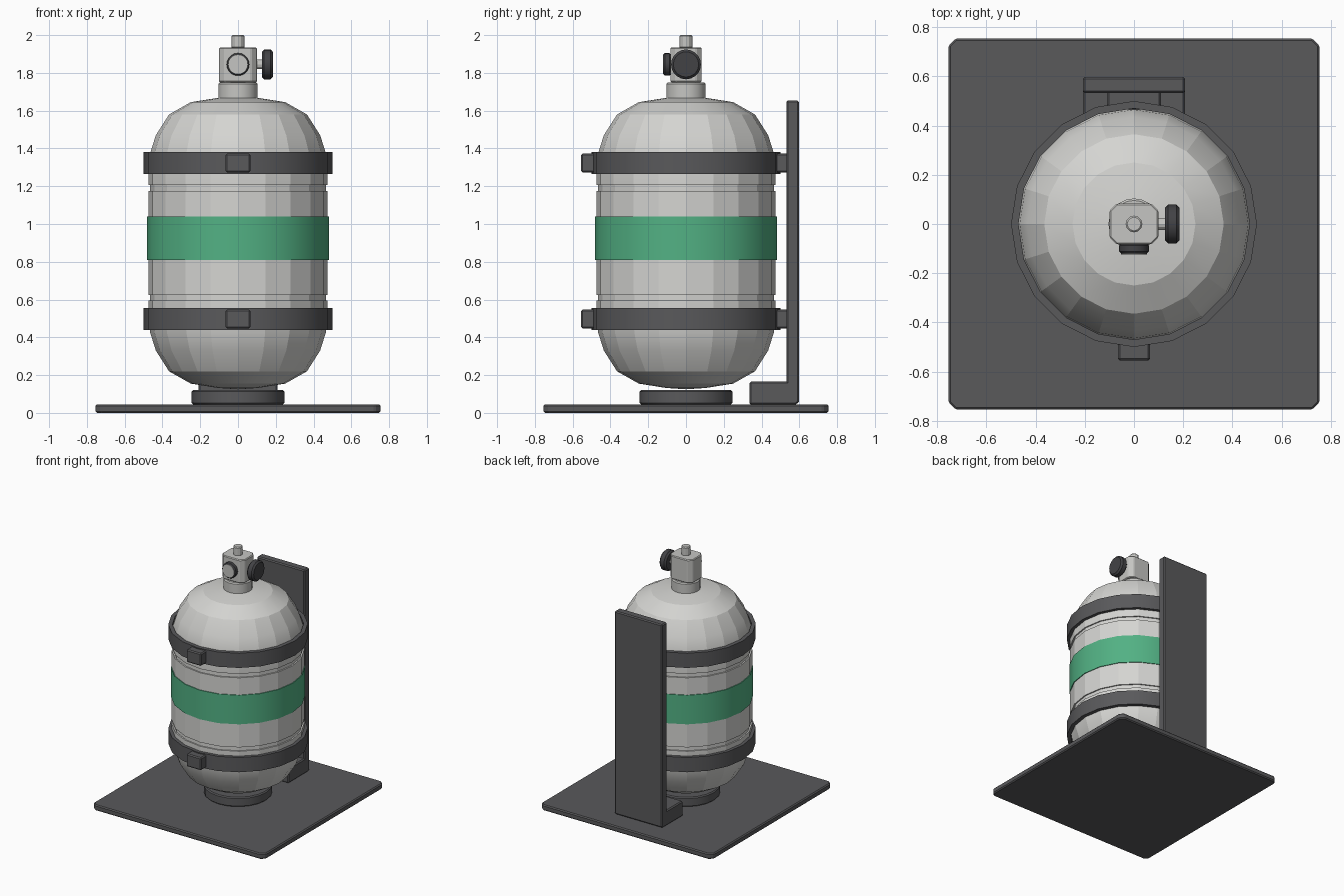
import bpy, bmesh, math
from mathutils import Matrix

cube = bpy.data.objects.get("Cube")
if cube:
    bpy.data.objects.remove(cube, do_unlink=True)


def material(name, rgb):
    m = bpy.data.materials.new(name)
    m.use_nodes = True
    m.diffuse_color = (*rgb, 1)
    m.node_tree.nodes["Principled BSDF"].inputs["Base Color"].default_value = (*rgb, 1)
    return m


PALE = material("pale grey paint", (0.66, 0.66, 0.64))
METAL = material("valve metal", (0.56, 0.56, 0.54))
DARK = material("dark grey steel", (0.10, 0.10, 0.105))
RUBBER = material("black rubber", (0.055, 0.055, 0.06))
GREEN = material("green paint", (0.085, 0.44, 0.23))
SIDES = 20


def finish(name, bm, mat, bevel=0, smooth=None):
    bmesh.ops.recalc_face_normals(bm, faces=bm.faces)
    mesh = bpy.data.meshes.new(name)
    bm.to_mesh(mesh)
    bm.free()
    mesh.materials.append(mat)
    ob = bpy.data.objects.new(name, mesh)
    bpy.context.collection.objects.link(ob)
    if bevel:
        mod = ob.modifiers.new("soft edges", "BEVEL")
        mod.width, mod.segments = bevel, 1
        mod.limit_method, mod.angle_limit = "ANGLE", math.radians(40)
    if smooth:
        bpy.ops.object.select_all(action="DESELECT")
        ob.select_set(True)
        bpy.context.view_layer.objects.active = ob
        bpy.ops.object.shade_smooth_by_angle(angle=math.radians(smooth))
    return ob


def box(name, x, y, z, mat, bevel=0.008, corner=0):
    """Box from (min, max) ranges, with optional cut upright corners."""
    bm = bmesh.new()
    bmesh.ops.create_cube(bm, size=1)
    for v in bm.verts:
        v.co = [r[0] + (c + 0.5) * (r[1] - r[0]) for c, r in zip(v.co, (x, y, z))]
    if corner:
        upright = [e for e in bm.edges
                   if abs(e.verts[0].co.z - e.verts[1].co.z) > 0.01]
        bmesh.ops.bevel(bm, geom=upright, offset=corner, segments=1, affect="EDGES")
    return finish(name, bm, mat, bevel)


def lathe(name, profile, mat, sides=SIDES, closed=False, bevel=0, smooth=25):
    """Revolve (radius, height) points about the z axis."""
    bm = bmesh.new()
    verts = [bm.verts.new((r, 0, h)) for r, h in profile]
    pairs = list(zip(verts, verts[1:])) + ([(verts[-1], verts[0])] if closed else [])
    edges = [bm.edges.new(p) for p in pairs]
    bmesh.ops.spin(bm, geom=verts + edges, cent=(0, 0, 0), axis=(0, 0, 1),
                   angle=math.tau, steps=sides)
    bmesh.ops.remove_doubles(bm, verts=bm.verts, dist=0.0001)
    return finish(name, bm, mat, bevel, smooth)


def rod(name, radius, start, end, mat, axis="Z", height=0, sides=SIDES, bevel=0.008):
    """Capped cylinder along an axis; sideways ones sit at the given height."""
    ob = lathe(name, [(0, start), (radius, start), (radius, end), (0, end)],
               mat, sides, bevel=bevel)
    turn = {"X": Matrix.Rotation(math.pi / 2, 4, "Y"),
            "Y": Matrix.Rotation(math.pi / 2, 4, "X"), "Z": Matrix()}[axis]
    ob.data.transform(Matrix.Translation((0, 0, height)) @ turn)
    return ob


# Base plate and round foot
box("base_plate", (-0.755, 0.755), (-0.755, 0.755), (0, 0.045), DARK, 0.008, 0.03)
rod("foot_ring", 0.245, 0.045, 0.12, DARK)

# Tank: half profile mirrored about its middle, with a groove near each shoulder
MID = 0.9
half = [(0, 0.775), (0.105, 0.768), (0.25, 0.745), (0.365, 0.68), (0.435, 0.57),
        (0.465, 0.475), (0.475, 0.38), (0.475, 0.306), (0.465, 0.306),
        (0.465, 0.275), (0.475, 0.275)]
profile = [(r, MID - d) for r, d in half] + [(r, MID + d) for r, d in reversed(half)]
lathe("tank", profile, PALE, smooth=15)

# Painted band
lathe("green_band", [(0.47, 0.81), (0.481, 0.81), (0.481, 1.04), (0.47, 1.04)],
      GREEN, closed=True)

# Straps with front buckles and rear mounts
for label, z in (("lower", 0.498), ("upper", 1.323)):
    lathe(label + "_strap", [(0.47, z - 0.058), (0.5, z - 0.058),
                             (0.5, z + 0.058), (0.47, z + 0.058)], DARK, closed=True)
    box(label + "_buckle", (-0.065, 0.065), (-0.555, -0.47), (z - 0.05, z + 0.05), DARK)
    box(label + "_mount", (-0.11, 0.11), (0.465, 0.54), (z - 0.05, z + 0.05), DARK)

# Back support
box("back_plate", (-0.208, 0.208), (0.533, 0.597), (0.05, 1.655), DARK)
box("back_plate_foot", (-0.208, 0.208), (0.335, 0.59), (0.045, 0.165), DARK)

# Valve
rod("neck", 0.104, 1.65, 1.75, METAL)
box("valve_block", (-0.1, 0.1), (-0.083, 0.083), (1.75, 1.935), METAL, 0.006, 0.03)
rod("top_stub", 0.034, 1.93, 2.0, METAL, sides=12, bevel=0.006)
AXIS = 1.845
rod("outlet_collar", 0.06, 0.08, 0.12, RUBBER, "Y", AXIS)
rod("outlet_face", 0.052, 0.115, 0.123, METAL, "Y", AXIS, bevel=0)
rod("knob_stem", 0.025, 0.09, 0.135, METAL, "X", AXIS, 12, 0)
rod("knob", 0.079, 0.126, 0.184, RUBBER, "X", AXIS, bevel=0.012)
